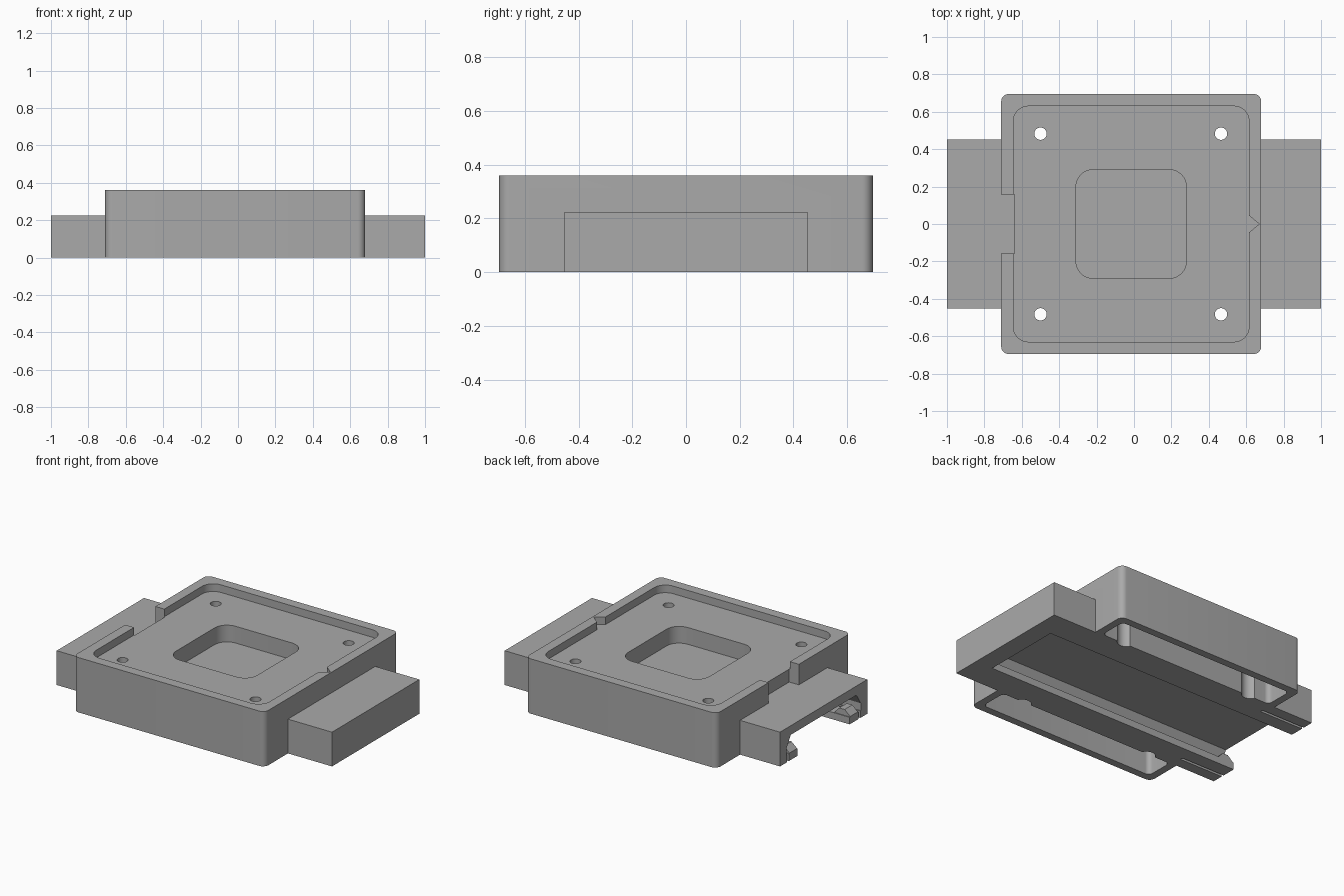
import bpy, bmesh, math
from mathutils import Matrix

if "Cube" in bpy.data.objects:
    bpy.data.objects.remove(bpy.data.objects["Cube"])

grey = bpy.data.materials.new("mid_grey")
grey.use_nodes = True
COLOUR = (0.4, 0.4, 0.4, 1)
grey.diffuse_color = COLOUR
grey.node_tree.nodes["Principled BSDF"].inputs["Base Color"].default_value = COLOUR

ALONG_X = Matrix(((0, 0, 1), (1, 0, 0), (0, 1, 0)))   # profile (y, z), depth x
ALONG_Y = Matrix(((1, 0, 0), (0, 0, 1), (0, 1, 0)))   # profile (x, z), depth y


def prism(name, profile, low, high, axes=None):
    """Extrude a closed 2D profile from low to high."""
    bm = bmesh.new()
    face = bm.faces.new([bm.verts.new((a, b, low)) for a, b in profile])
    ext = bmesh.ops.extrude_face_region(bm, geom=[face])["geom"]
    bmesh.ops.translate(bm, vec=(0, 0, high - low),
                        verts=[v for v in ext if isinstance(v, bmesh.types.BMVert)])
    if axes:
        bmesh.ops.transform(bm, matrix=axes.to_4x4(), verts=bm.verts)
    bmesh.ops.recalc_face_normals(bm, faces=bm.faces)
    mesh = bpy.data.meshes.new(name)
    bm.to_mesh(mesh)
    bm.free()
    mesh.materials.append(grey)
    obj = bpy.data.objects.new(name, mesh)
    bpy.context.collection.objects.link(obj)
    return obj


def rounded(x0, x1, y0, y1, r=0, steps=8):
    """Rectangle outline with rounded corners."""
    if r == 0:
        return [(x0, y0), (x1, y0), (x1, y1), (x0, y1)]
    points = []
    corners = [(x1 - r, y1 - r), (x0 + r, y1 - r), (x0 + r, y0 + r), (x1 - r, y0 + r)]
    for q, (cx, cy) in enumerate(corners):
        for i in range(steps + 1):
            a = math.pi / 2 * (q + i / steps)
            points.append((cx + r * math.cos(a), cy + r * math.sin(a)))
    return points


def circle(cx, cy, r, n=32):
    return [(cx + r * math.cos(math.tau * i / n), cy + r * math.sin(math.tau * i / n))
            for i in range(n)]


def combine(target, tool, operation="DIFFERENCE"):
    mod = target.modifiers.new(tool.name, "BOOLEAN")
    mod.operation, mod.solver, mod.object = operation, "EXACT", tool
    bpy.context.view_layer.objects.active = target
    bpy.ops.object.modifier_apply(modifier=mod.name)
    bpy.data.objects.remove(tool)


# Square housing with the long rail block running through it
housing = prism("mount_housing", rounded(-0.71, 0.68, -0.695, 0.695, 0.04), 0, 0.36)
combine(housing, prism("rail_block", rounded(-1, 1, -0.453, 0.453), 0, 0.225), "UNION")

# Shallow tray, centre well, cable notch and pointer notch on the top
combine(housing, prism("tray", rounded(-0.645, 0.615, -0.63, 0.63, 0.08), 0.31, 0.5))
combine(housing, prism("well", rounded(-0.31, 0.28, -0.29, 0.29, 0.09), 0.2, 0.5))
combine(housing, prism("side_notch", rounded(-0.8, -0.64, -0.157, 0.157), 0.225, 0.5))
combine(housing, prism("pointer", [(0.6, -0.057), (0.67, 0), (0.6, 0.057)], 0.31, 0.5))

# Undercut rail channel, open at one end
half = [(0.27, -0.1), (0.27, 0.046), (0.385, 0.046), (0.385, 0.095), (0.34, 0.165)]
channel = half + [(-y, z) for y, z in reversed(half)]
combine(housing, prism("channel", channel, -1.2, 0.875, ALONG_X))

for side in (-1, 1):
    # Hollow under each flank of the housing
    y0, y1 = sorted((side * 0.46, side * 0.645))
    combine(housing, prism("hollow", rounded(-0.66, 0.63, y0, y1, 0.03), -0.1, 0.25))
    # Screw holes with wider clearance underneath
    for x in (-0.5, 0.465):
        combine(housing, prism("clearance", circle(x, side * 0.483, 0.055), -0.1, 0.25))
        combine(housing, prism("screw_hole", circle(x, side * 0.483, 0.033), -0.1, 0.5))
    # Slit that frees a spring arm, and the catch on its tip
    y0, y1 = sorted((side * 0.362, side * 0.38))
    combine(housing, prism("slit", rounded(-1.1, -0.68, y0, y1), -0.1, 0.07))
    y0, y1 = sorted((side * 0.275, side * 0.355))
    catch = [(-1, 0.03), (-1, 0.05), (-0.96, 0.085), (-0.92, 0.085), (-0.87, 0.03)]
    combine(housing, prism("catch", catch, y0, y1, ALONG_Y), "UNION")

bpy.ops.object.select_all(action="DESELECT")
housing.select_set(True)
bpy.context.view_layer.objects.active = housing
bpy.ops.object.shade_smooth_by_angle(angle=math.radians(30))
